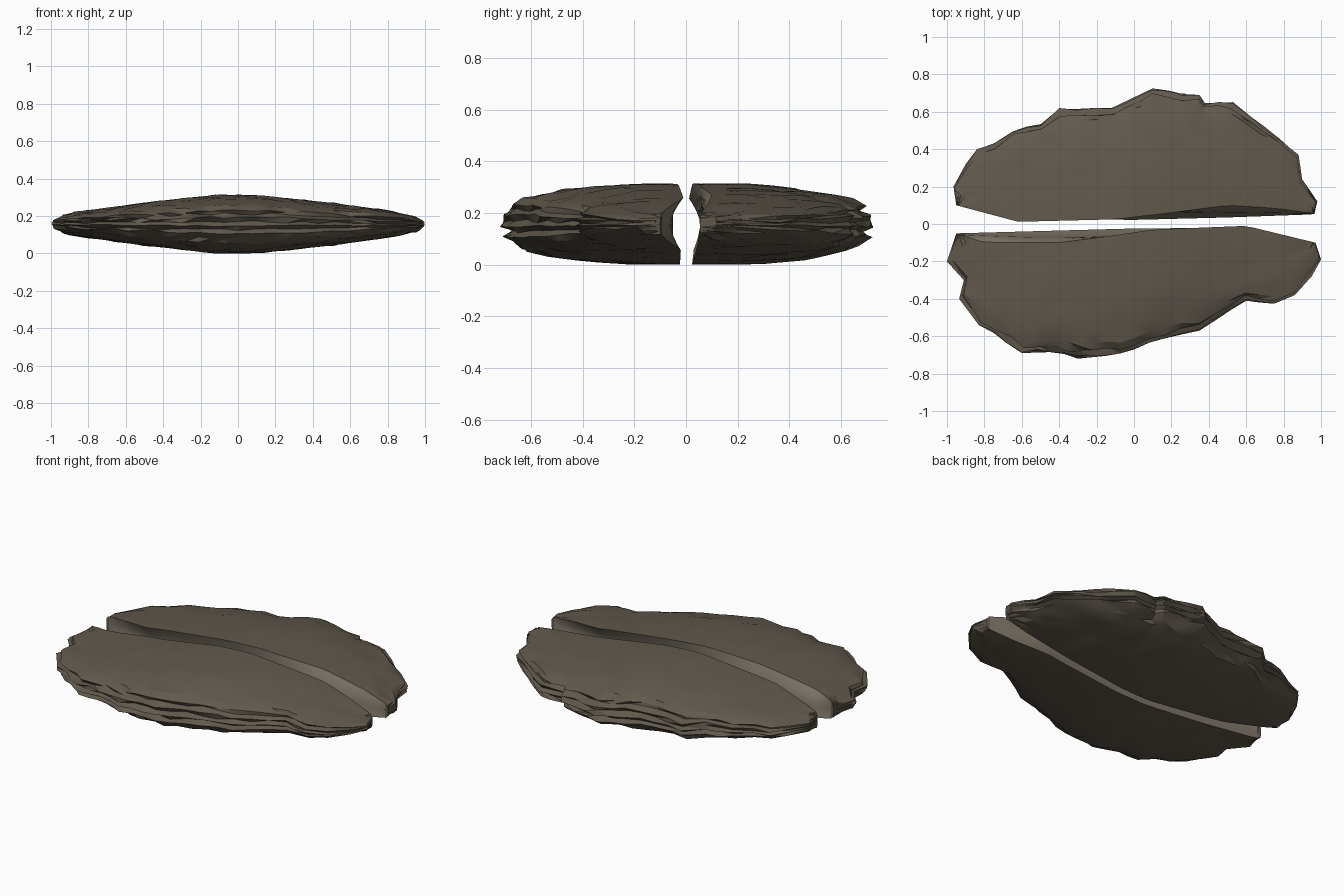
import bpy, bmesh, math, random

if "Cube" in bpy.data.objects:
    bpy.data.objects.remove(bpy.data.objects["Cube"])

random.seed(7)
MID_Z = 0.157


def material(name, col):
    m = bpy.data.materials.new(name)
    m.diffuse_color = (*col, 1)
    m.use_nodes = True
    m.node_tree.nodes["Principled BSDF"].inputs["Base Color"].default_value = m.diffuse_color
    return m


STONE = material("stone", (0.12, 0.10, 0.075))
CORE = material("split_stone", (0.22, 0.19, 0.15))


def lerp_table(tab, x):
    if x <= tab[0][0]:
        return tab[0][1]
    for (a, va), (b, vb) in zip(tab, tab[1:]):
        if x <= b:
            return va + (vb - va) * (x - a) / (b - a)
    return tab[-1][1]


# Half thickness of the whole boulder along x
THICK = [(-1, .035), (-.88, .062), (-.5, .115), (-.1, .157), (.1, .155),
         (.5, .114), (.8, .072), (1, .03)]

# Section across a half: (reach from split to rim, height share, jitter)
SECTION = [(0, 1, 0), (.12, 1, .2), (.3, .98, 1), (.48, .94, 1), (.64, .86, 1),
           (.78, .76, 1), (.89, .64, 1), (.95, .48, 1), (.935, .36, 1), (.995, .24, 1),
           (.965, .08, 1), (1.0, -.06, .6), (.945, -.2, 1), (.98, -.32, 1),
           (.92, -.5, 1), (.87, -.66, 1), (.74, -.8, 1), (.6, -.88, 1),
           (.44, -.95, 1), (.28, -.98, 1), (.12, -1, .2), (0, -1, 0)]
# Hollowed split face, from bottom lip to top lip
WALL = [-.75, -.45, -.1, .2, .5, .8]


def resample(pts, step):
    out = []
    for a, b in zip(pts, pts[1:]):
        n = max(1, round(math.dist(a, b) / step))
        out += [(a[0] + (b[0] - a[0]) * i / n, a[1] + (b[1] - a[1]) * i / n) for i in range(n)]
    return out + [pts[-1]]


def rock_half(name, outline, top, mid, low):
    rim = resample(outline, 0.095)
    total = sum(math.dist(a, b) for a, b in zip(rim, rim[1:]))
    x0, x1 = rim[0][0] + .02, rim[-1][0] - .02
    bm = bmesh.new()
    rows, run, r = [], 0, random.uniform
    for i, (ox, oy) in enumerate(rim):
        if i:
            run += math.dist(rim[i - 1], rim[i])
        ix = x0 + (x1 - x0) * run / total
        row = []
        # Weathered outer shell
        for u, h, j in SECTION:
            iy = lerp_table(top if h > 0 else low, ix)
            uu = u + j * r(-.025, .02)
            uu = min(uu, 1)
            x = ix + (ox - ix) * uu
            y = iy + (oy - iy) * uu
            z = h * lerp_table(THICK, x) + j * r(-.007, .006)
            row.append(bm.verts.new((x, y, max(0, MID_Z + z))))
        # Hollow split face
        for h in WALL:
            lip = lerp_table(top if h > 0 else low, ix)
            t = abs(h) ** 1.6
            y = lerp_table(mid, ix) * (1 - t) + lip * t
            row.append(bm.verts.new((ix, y, MID_Z + h * lerp_table(THICK, ix))))
        rows.append(row)
    n, ns = len(rows[0]), len(SECTION)
    for a, b in zip(rows, rows[1:]):
        for k in range(n):
            f = bm.faces.new((a[k], a[(k + 1) % n], b[(k + 1) % n], b[k]))
            f.material_index = 1 if k >= ns - 1 else 0
    bm.faces.new(rows[0])
    bm.faces.new(rows[-1])
    bmesh.ops.triangulate(bm, faces=bm.faces[:])
    bmesh.ops.recalc_face_normals(bm, faces=bm.faces[:])
    me = bpy.data.meshes.new(name)
    bm.to_mesh(me)
    bm.free()
    me.materials.append(STONE)
    me.materials.append(CORE)
    ob = bpy.data.objects.new(name, me)
    bpy.context.collection.objects.link(ob)
    bpy.ops.object.select_all(action='DESELECT')
    ob.select_set(True)
    bpy.context.view_layer.objects.active = ob
    bpy.ops.object.shade_smooth_by_angle(angle=math.radians(22))


# Back half
rock_half("back_rock_half",
          [(-.95, .1), (-.965, .2), (-.9, .32), (-.84, .4), (-.75, .43), (-.65, .5),
           (-.5, .54), (-.4, .62), (-.12, .62), (.1, .725), (.35, .69), (.38, .65),
           (.53, .655), (.63, .57), (.7, .52), (.78, .46), (.88, .37), (.9, .24),
           (.98, .12), (.965, .055)],
          top=[(-.95, .1), (-.62, .012), (-.1, .025), (.2, .06), (.5, .1), (.75, .085), (.97, .055)],
          mid=[(-.95, .1), (-.62, .055), (0, .065), (.97, .055)],
          low=[(-.95, .1), (-.62, .03), (0, .022), (.5, .035), (.97, .052)])

# Front half
rock_half("front_rock_half",
          [(-.95, -.05), (-1, -.2), (-.91, -.3), (-.935, -.4), (-.83, -.54), (-.6, -.69),
           (-.45, -.685), (-.3, -.72), (-.15, -.705), (0, -.68), (.08, -.635), (.35, -.57),
           (.6, -.41), (.75, -.43), (.86, -.38), (.95, -.28), (1, -.19), (.97, -.1)],
          top=[(-.95, -.05), (-.8, -.1), (-.4, -.1), (-.1, -.06), (.1, -.03), (.6, -.01), (.97, -.1)],
          mid=[(-.95, -.055), (-.5, -.07), (.6, -.06), (.97, -.1)],
          low=[(-.95, -.05), (0, -.024), (.6, -.02), (.97, -.1)])
